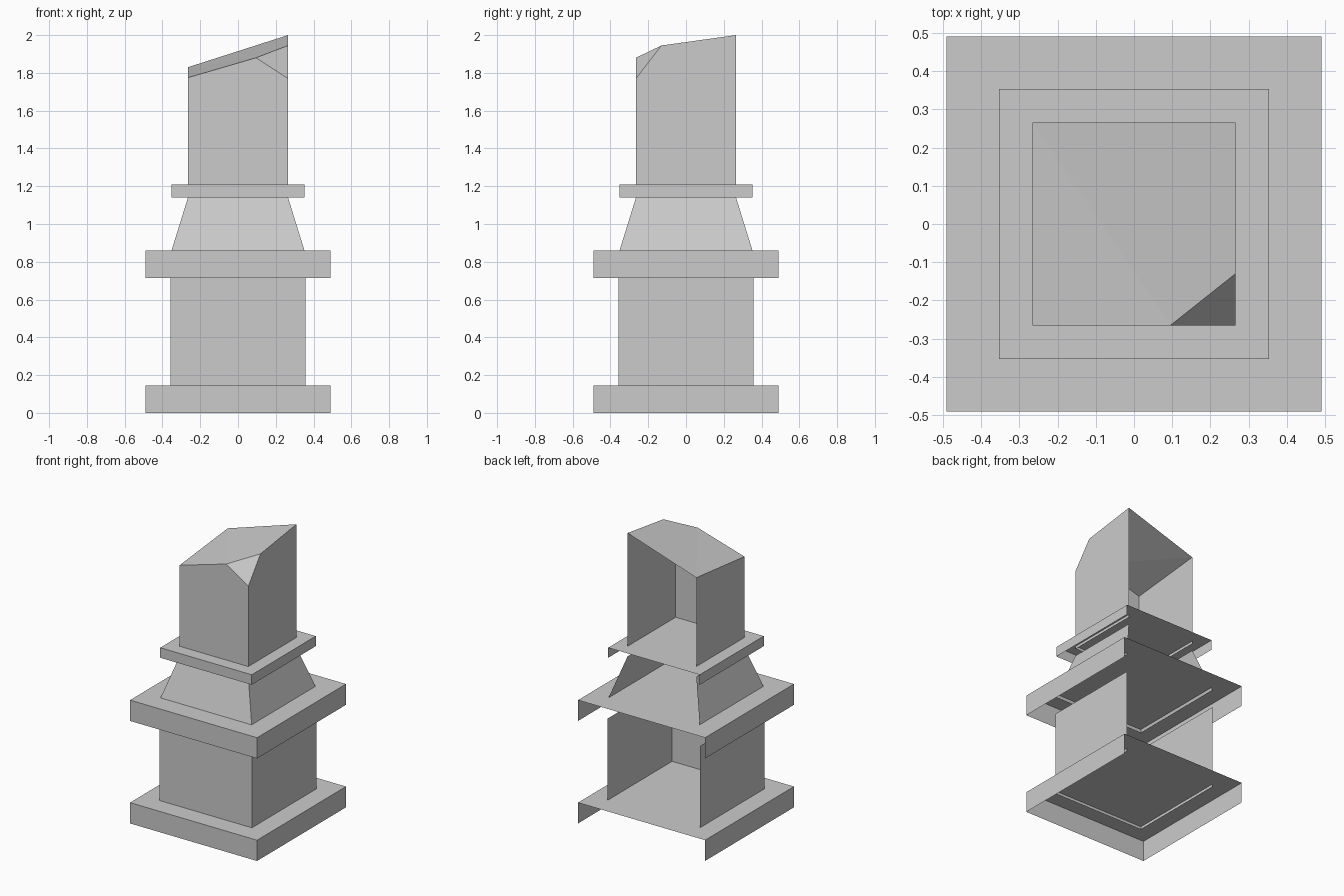
import bpy
import bmesh

default = bpy.data.objects.get("Cube")
if default:
    bpy.data.objects.remove(default, do_unlink=True)

# Single stone colour
stone = bpy.data.materials.new("grey stone")
stone.use_nodes = True
colour = (0.6, 0.6, 0.6, 1)
stone.diffuse_color = colour
shader = stone.node_tree.nodes["Principled BSDF"]
shader.inputs["Base Color"].default_value = colour
shader.inputs["Roughness"].default_value = 0.9


def finish(name, bm):
    mesh = bpy.data.meshes.new(name)
    bm.to_mesh(mesh)
    bm.free()
    mesh.materials.append(stone)
    obj = bpy.data.objects.new(name, mesh)
    bpy.context.collection.objects.link(obj)
    return obj


def shell(name, half_low, half_high, low, high, lid):
    """Square block with no floor and no back wall; the lid is optional."""
    bm = bmesh.new()
    bmesh.ops.create_cube(bm, size=2)
    bm.normal_update()
    gone = [f for f in bm.faces
            if f.normal.y > 0.5 or f.normal.z < -0.5
            or (f.normal.z > 0.5 and not lid)]
    bmesh.ops.delete(bm, geom=gone, context='FACES')
    for v in bm.verts:
        top = v.co.z > 0
        half = half_high if top else half_low
        v.co = (v.co.x * half, v.co.y * half, high if top else low)
    return finish(name, bm)


# Slabs and walls; each wall sinks slightly into the slab below
SINK = 0.02
shell("base_slab", 0.49, 0.49, 0, 0.145, True)
shell("pedestal_walls", 0.357, 0.357, 0.145 - SINK, 0.715, False)
shell("middle_slab", 0.49, 0.49, 0.715, 0.86, True)
shell("tapered_neck", 0.358, 0.265, 0.86 - SINK, 1.14, False)
shell("collar_slab", 0.353, 0.353, 1.14, 1.21, True)

# Broken shaft with a slanted top and one chipped corner
h = 0.265
bm = bmesh.new()
points = {
    "low_fl": (-h, -h, 1.21 - SINK), "low_fr": (h, -h, 1.21 - SINK),
    "low_br": (h, h, 1.21 - SINK), "low_bl": (-h, h, 1.21 - SINK),
    "top_fl": (-h, -h, 1.775), "top_br": (h, h, 2.0), "top_bl": (-h, h, 1.83),
    "chip_front": (0.095, -h, 1.88), "chip_side": (h, -0.13, 1.945),
    "chip_low": (h, -h, 1.77),
}
verts = {key: bm.verts.new(co) for key, co in points.items()}
for face in (
    "low_fl low_fr chip_low chip_front top_fl",
    "low_fr low_br top_br chip_side chip_low",
    "low_bl low_fl top_fl top_bl",
    "chip_front chip_low chip_side",
    "top_fl chip_front top_bl",
    "chip_front chip_side top_br top_bl",
):
    bm.faces.new([verts[key] for key in face.split()])
finish("broken_shaft", bm)
